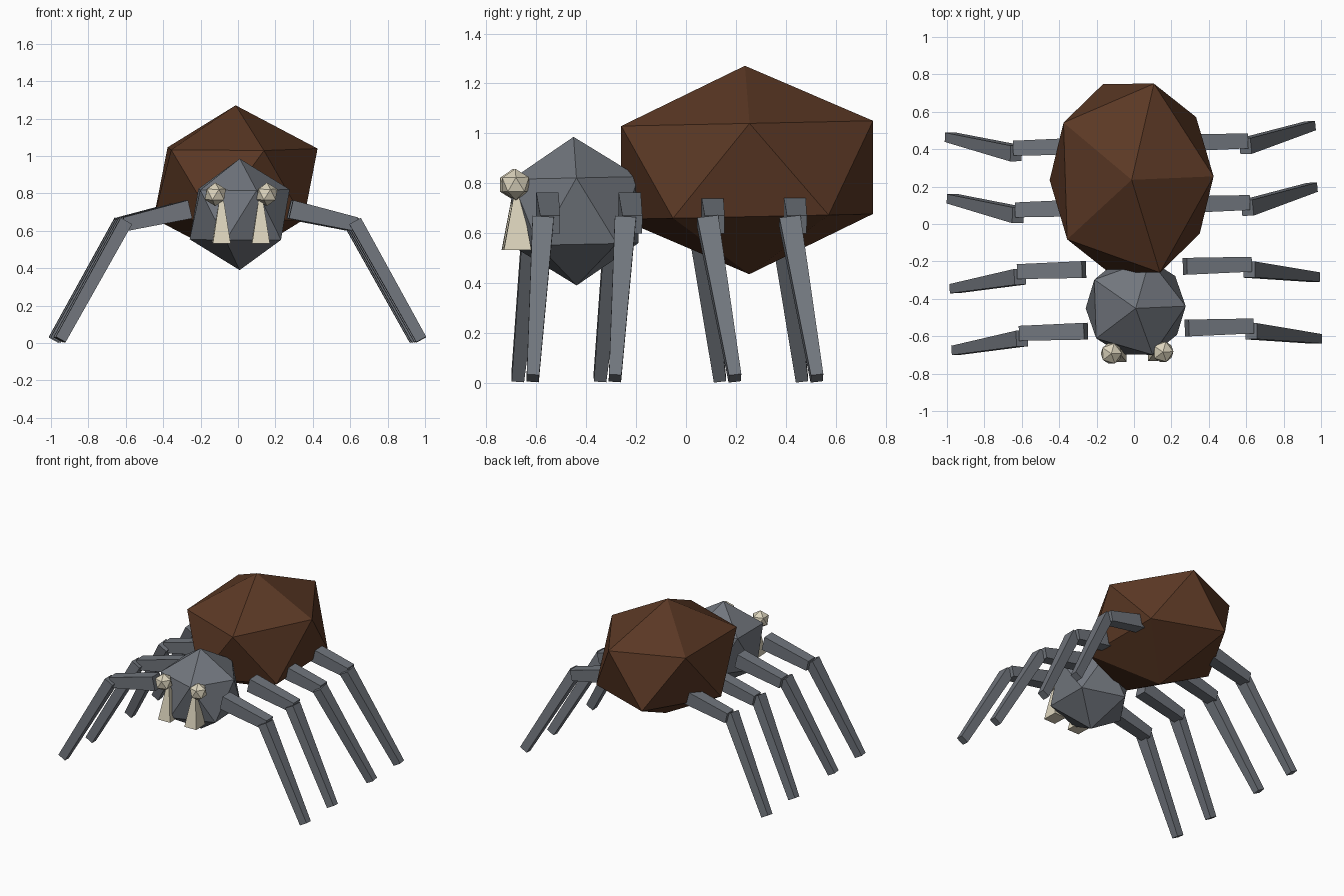
import bpy, bmesh
from math import radians
from mathutils import Matrix, Vector

if "Cube" in bpy.data.objects:
    bpy.data.objects.remove(bpy.data.objects["Cube"], do_unlink=True)

# The whole creature stands slightly turned
TURN = Matrix.Translation((-0.005, 0, 0)) @ Matrix.Rotation(radians(1.8), 4, 'Z')
TILT = Matrix.Rotation(radians(1.2), 4, 'X')


def material(name, rgb):
    mat = bpy.data.materials.new(name)
    mat.use_nodes = True
    mat.diffuse_color = (*rgb, 1)
    mat.node_tree.nodes["Principled BSDF"].inputs["Base Color"].default_value = (*rgb, 1)
    return mat


brown = material("brown", (0.105, 0.04, 0.018))
grey = material("slate grey", (0.165, 0.18, 0.205))
cream = material("cream", (0.72, 0.66, 0.51))


def finish(name, bm, mat):
    bmesh.ops.recalc_face_normals(bm, faces=bm.faces)
    mesh = bpy.data.meshes.new(name)
    bm.to_mesh(mesh)
    bm.free()
    mesh.materials.append(mat)
    obj = bpy.data.objects.new(name, mesh)
    obj.matrix_world = TURN
    bpy.context.collection.objects.link(obj)


def faceted_ball(name, centre, radii, mat):
    bm = bmesh.new()
    place = Matrix.Translation(centre) @ TILT @ Matrix.Diagonal((*radii, 1))
    bmesh.ops.create_icosphere(bm, subdivisions=1, radius=1, matrix=place)
    finish(name, bm, mat)


def tapered_bar(name, start, end, start_size, end_size, mat):
    """Four-sided bar; sizes are (along y, across) at each end."""
    start, end = Vector(start), Vector(end)
    axis = (end - start).normalized()
    side = Vector((0, 1, 0))
    side = (side - axis * side.dot(axis)).normalized()
    across = axis.cross(side)
    bm = bmesh.new()
    rings = []
    for point, (w, h) in ((start, start_size), (end, end_size)):
        rings.append([bm.verts.new(point + side * w * a / 2 + across * h * b / 2)
                      for a, b in ((-1, -1), (1, -1), (1, 1), (-1, 1))])
    for ring in rings:
        bm.faces.new(ring)
    for i in range(4):
        j = (i + 1) % 4
        bm.faces.new((rings[0][i], rings[0][j], rings[1][j], rings[1][i]))
    finish(name, bm, mat)


# Body
faceted_ball("abdomen", (0, 0.245, 0.853), (0.49, 0.594, 0.418), brown)
faceted_ball("head", (0, -0.445, 0.688), (0.299, 0.299, 0.298), grey)

for label, s in (("left", 1), ("right", -1)):
    # Eyes and fangs
    faceted_ball(label + "_eye", (s * 0.138, -0.688, 0.795), (0.063,) * 3, cream)
    tapered_bar(label + "_fang", (s * 0.105, -0.68, 0.76), (s * 0.105, -0.68, 0.533),
                (0.025, 0.025), (0.11, 0.095), cream)
    # Legs: root, knee and foot positions along the body
    for n, (root, knee, foot) in enumerate(((-0.565, -0.593, -0.645), (-0.235, -0.263, -0.315),
                                            (0.095, 0.067, 0.166), (0.425, 0.397, 0.495)), 1):
        tapered_bar(f"{label}_upper_leg_{n}", (s * 0.27, root, 0.715), (s * 0.62, root, 0.635),
                    (0.09, 0.1), (0.08, 0.075), grey)
        tapered_bar(f"{label}_lower_leg_{n}", (s * 0.613, knee, 0.65), (s * 0.965, foot, 0.018),
                    (0.085, 0.07), (0.05, 0.06), grey)
